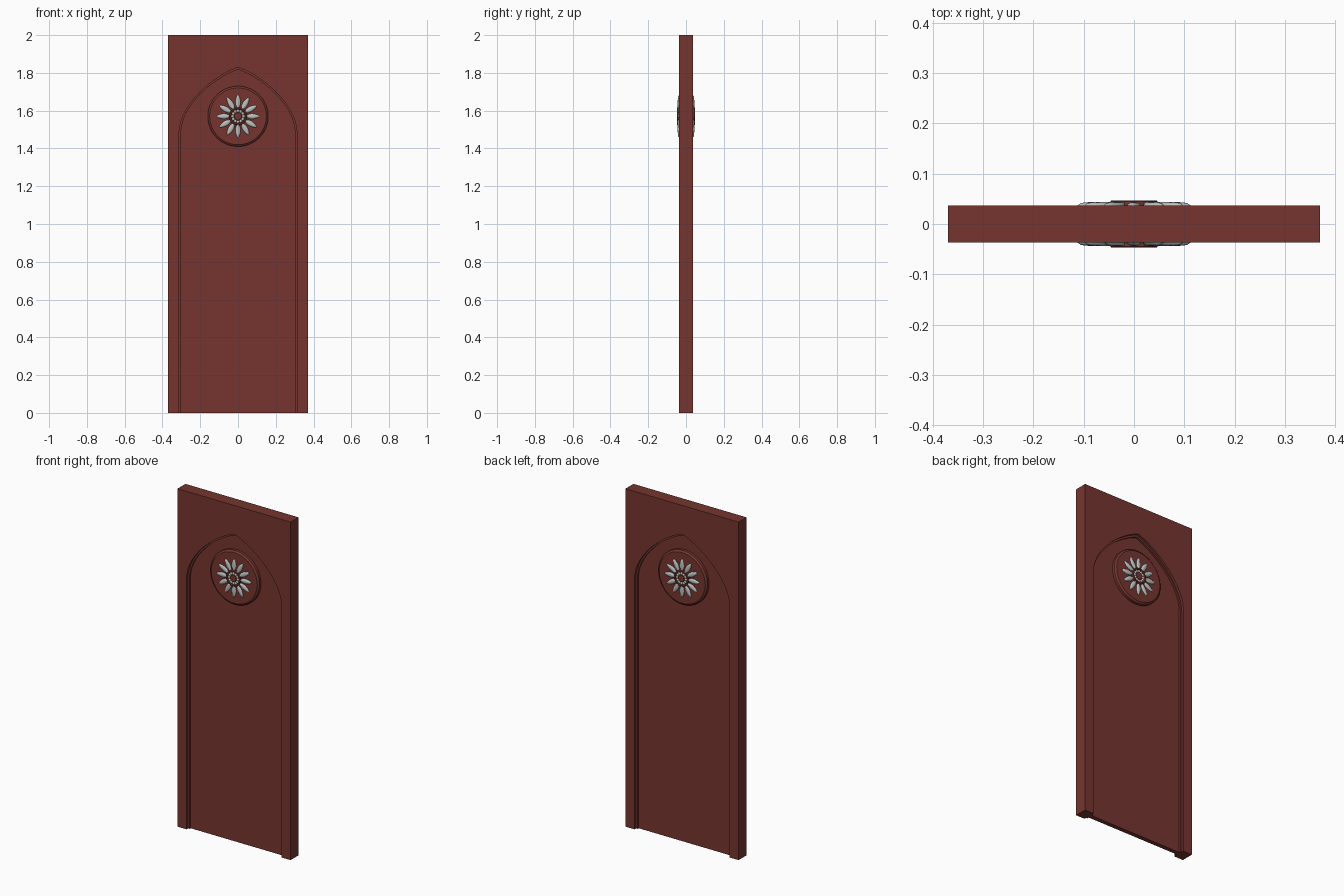
import bpy, bmesh, math
from mathutils import Vector, Matrix

if "Cube" in bpy.data.objects:
    bpy.data.objects.remove(bpy.data.objects["Cube"], do_unlink=True)

WIDTH, HEIGHT, HALF = 0.37, 2.0, 0.037
SPRING, MEDALLION_Z = 1.48, 1.57


def material(name, color):
    mat = bpy.data.materials.new(name)
    mat.use_nodes = True
    mat.diffuse_color = color
    mat.node_tree.nodes["Principled BSDF"].inputs["Base Color"].default_value = color
    return mat


red = material("red brown wood", (0.18, 0.036, 0.028, 1))
silver = material("pale grey metal", (0.5, 0.53, 0.52, 1))


def finish(name, bm, mat, mirrored=False, smooth=False):
    """Turn a bmesh into an object, optionally repeated on the back."""
    bmesh.ops.recalc_face_normals(bm, faces=bm.faces)
    mesh = bpy.data.meshes.new(name)
    bm.to_mesh(mesh)
    bm.free()
    mesh.materials.append(mat)
    obj = bpy.data.objects.new(name, mesh)
    bpy.context.collection.objects.link(obj)
    if smooth:
        bpy.ops.object.select_all(action="DESELECT")
        obj.select_set(True)
        bpy.context.view_layer.objects.active = obj
        bpy.ops.object.shade_smooth_by_angle(angle=math.radians(35))
    if mirrored:
        mod = obj.modifiers.new("front and back", "MIRROR")
        mod.use_axis = (False, True, False)
        mod.use_mirror_merge = False
    return obj


def slab(name, outline, half):
    """Extrude an x-z outline through the door thickness."""
    bm = bmesh.new()
    face = bm.faces.new([bm.verts.new((x, -half, z)) for x, z in outline])
    ext = bmesh.ops.extrude_face_region(bm, geom=[face])
    verts = [v for v in ext["geom"] if isinstance(v, bmesh.types.BMVert)]
    bmesh.ops.translate(bm, verts=verts, vec=(0, 2 * half, 0))
    return finish(name, bm, red)


def arch(half_width, apex, steps=14):
    """Pointed opening, from the bottom right over the top to the bottom left."""
    ctrl = [Vector(p) for p in ((half_width, SPRING), (half_width, 1.63),
                                (half_width * 0.42, apex - 0.045), (0, apex))]
    right = [(half_width, 0)]
    for i in range(steps + 1):
        t = i / steps
        weights = ((1 - t) ** 3, 3 * t * (1 - t) ** 2, 3 * t * t * (1 - t), t ** 3)
        p = sum((c * w for c, w in zip(ctrl, weights)), Vector((0, 0)))
        right.append((p.x, p.y))
    return right + [(-x, z) for x, z in reversed(right[:-1])]


def frame_outline(edge, top, opening):
    return [(-edge, 0), (-edge, top), (edge, top), (edge, 0)] + opening


def lathe(name, profile, mat, segments=48):
    """Spin (radius, height) points about the medallion axis."""
    bm = bmesh.new()
    rings = []
    for r, h in profile:
        count = segments if r > 0 else 1
        rings.append([bm.verts.new((r * math.cos(2 * math.pi * k / segments), -h,
                                    MEDALLION_Z + r * math.sin(2 * math.pi * k / segments)))
                      for k in range(count)])
    for a, b in zip(rings, rings[1:]):
        for k in range(segments):
            n = (k + 1) % segments
            bm.faces.new([a[k], a[n], b[n], b[k]] if len(b) > 1 else [a[k], a[n], b[0]])
    return finish(name, bm, mat, mirrored=True, smooth=True)


# Frame, stepped moulding and thin recessed panel
slab("door_frame", frame_outline(WIDTH, HEIGHT, arch(0.312, 1.83)), HALF)
slab("arch_moulding", frame_outline(0.34, 1.9, arch(0.302, 1.818)), 0.023)
slab("door_panel", [(-0.34, 0), (-0.34, 1.9), (0.34, 1.9), (0.34, 0)], 0.013)

# Round medallion and raised hub
lathe("medallion", [(0.16, 0.01), (0.16, 0.028), (0.15, 0.036), (0, 0.036)], red, 64)
lathe("flower_hub", [(0.047, 0.03), (0.047, 0.045), (0.045, 0.047), (0.039, 0.047),
                     (0.036, 0.042), (0.022, 0.042), (0.019, 0.045), (0, 0.046)], red)

# Twelve pointed, domed petals
bm = bmesh.new()
ACROSS = 7
for k in range(12):
    turn = Matrix.Rotation(k * math.pi / 6, 4, "Y")
    rows = []
    for i in range(9):
        t = i / 8
        width = 0.004 + 0.0105 * math.sin(math.pi * t ** 0.8) if t < 1 else 0.0004
        rise = 0.0085 * (1 - t ** 5) ** 0.5 + 0.0005
        row = []
        for j in range(ACROSS):
            a = math.pi * j / (ACROSS - 1)
            p = turn @ Vector((0.044 + 0.071 * t, -0.035 - rise * math.sin(a),
                               width * math.cos(a)))
            row.append(bm.verts.new(p + Vector((0, 0, MEDALLION_Z))))
        rows.append(row)
    for a, b in zip(rows, rows[1:]):
        for j in range(ACROSS - 1):
            bm.faces.new((a[j], a[j + 1], b[j + 1], b[j]))
    bm.faces.new(rows[0])
    bm.faces.new(rows[-1])
finish("petals", bm, silver, mirrored=True, smooth=True)

# Ring of beads inside the hub
bm = bmesh.new()
for k in range(12):
    a = k * math.pi / 6
    place = Matrix.Translation((0.029 * math.cos(a), -0.042, MEDALLION_Z + 0.029 * math.sin(a)))
    bmesh.ops.create_uvsphere(bm, u_segments=12, v_segments=8, radius=0.008,
                              matrix=place @ Matrix.Diagonal((1, 0.6, 1, 1)))
finish("bead_ring", bm, silver, mirrored=True, smooth=True)
